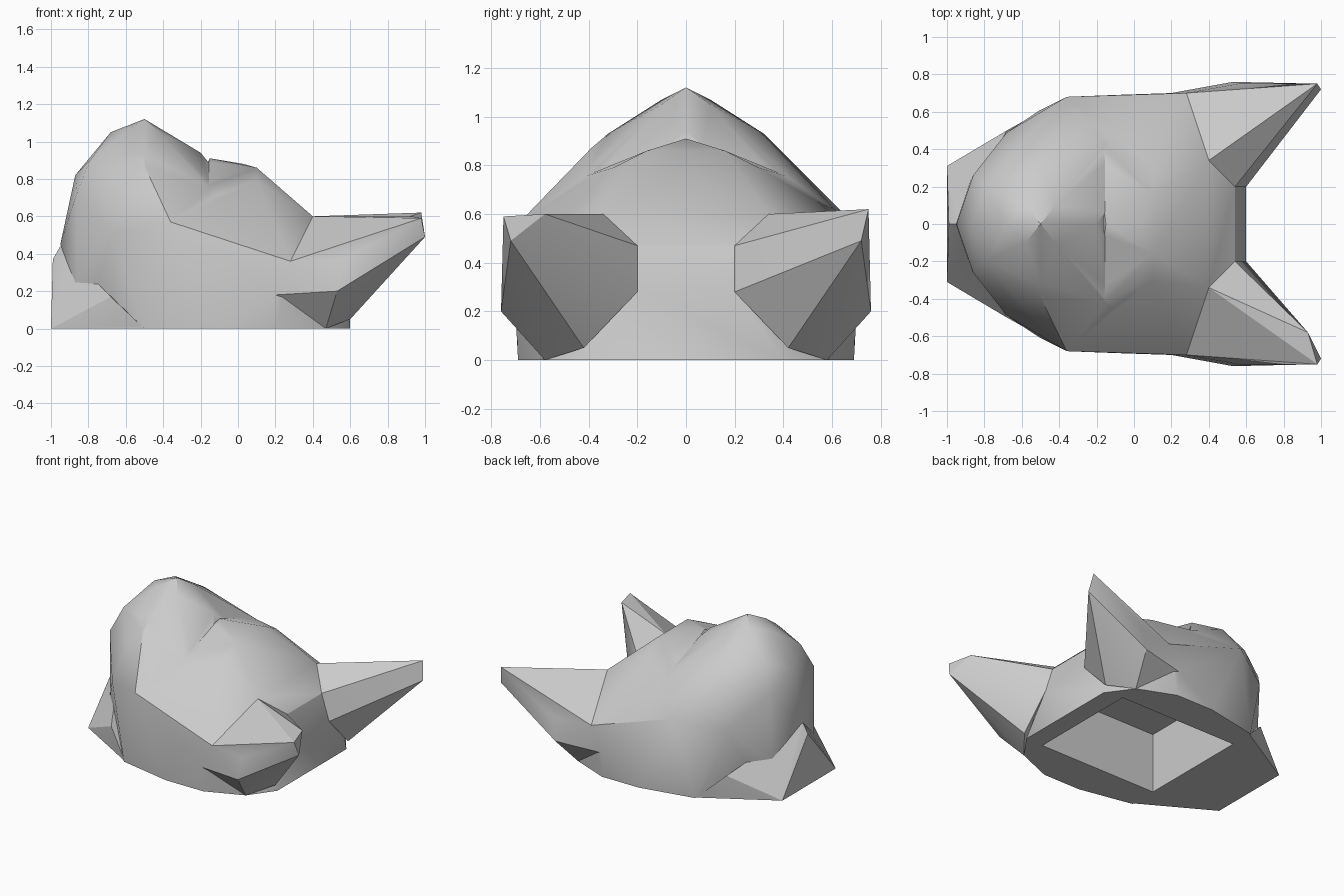
import bpy
import bmesh
from mathutils import Vector

default_cube = bpy.data.objects.get("Cube")
if default_cube:
    bpy.data.objects.remove(default_cube, do_unlink=True)

# Single stone grey
grey = bpy.data.materials.new("stone grey")
grey.use_nodes = True
grey_value = (.6, .6, .6, 1)
grey.diffuse_color = grey_value
grey.node_tree.nodes["Principled BSDF"].inputs["Base Color"].default_value = grey_value


def make_object(name, bm):
    bmesh.ops.recalc_face_normals(bm, faces=bm.faces)
    mesh = bpy.data.meshes.new(name)
    bm.to_mesh(mesh)
    bm.free()
    mesh.materials.append(grey)
    obj = bpy.data.objects.new(name, mesh)
    bpy.context.collection.objects.link(obj)
    return obj


def faceted_solid(name, points):
    """Closed low-poly solid wrapped around the given corner points."""
    bm = bmesh.new()
    for point in points:
        bm.verts.new(point)
    hull = bmesh.ops.convex_hull(bm, input=bm.verts)
    loose = set(hull["geom_interior"]) | set(hull["geom_unused"])
    loose_verts = [v for v in loose if isinstance(v, bmesh.types.BMVert)]
    bmesh.ops.delete(bm, geom=loose_verts, context="VERTS")
    return make_object(name, bm)


def both_sides(points):
    mirrored = [(x, -y, z) for x, y, z in points if y]
    return list(points) + mirrored


def combine(target, helper, operation):
    """Apply a boolean and discard the helper solid."""
    modifier = target.modifiers.new(operation.lower(), "BOOLEAN")
    modifier.operation = operation
    modifier.solver = "EXACT"
    modifier.object = helper
    bpy.context.view_layer.objects.active = target
    bpy.ops.object.modifier_apply(modifier=modifier.name)
    bpy.data.objects.remove(helper, do_unlink=True)


# Widest part of the cheeks and the flat base, shared by the solids
cheeks = [
    (-.5, .61, 0), (-.1, .69, 0), (.2, .69, 0),
    (-.36, .68, .57), (.2, .7, .18), (.28, .7, .36),
]

# High rounded muzzle end
muzzle = faceted_solid("head", both_sides(cheeks + [
    (-.87, .24, .24), (-.86, .26, .73), (-.68, .49, .5), (-.95, 0, .45),
    (-.87, 0, .82), (-.79, .2, .9), (-.68, 0, 1.05), (-.58, .1, 1.07),
    (-.5, 0, 1.12), (-.42, .1, 1.05), (-.5, .32, .93),
    (-.6, .43, .76), (-.3, 0, 1), (-.2, 0, .94), (-.15, .42, .75),
]) + [(-.5, -.39, .87)])

# Lower forehead sloping down between the ears
forehead = faceted_solid("forehead", both_sides(cheeks + [
    (.47, .58, 0), (.6, .4, 0), (.6, .2, .28), (.54, .2, .47),
    (.4, .34, .6), (.1, .3, .79), (.1, .16, .86), (.03, 0, .88),
    (-.15, 0, .91), (-.2, .43, .75),
]))

# Flared collar under the muzzle
collar = faceted_solid("collar", both_sides([
    (-1, .31, 0), (-.99, 0, .37), (-.95, 0, .44),
    (-.68, .5, .17), (-.5, .6, 0),
]))

# Pointed ears whose outer faces run back into the cheeks
ear_root = [
    (.4, .34, .6), (.54, .2, .47), (.6, .2, .28), (.6, .42, .05),
    (.47, .58, 0), (.53, .76, .2), (.56, .75, .37),
    (.2, .7, .18), (.28, .7, .36), (.2, .4, .4),
]
left_tip = [(.98, .75, .62), (1, .72, .49)]
right_tip = [(.98, -.75, .59), (1, -.72, .49), (.93, -.58, .6)]
left_ear = faceted_solid("left_ear", ear_root + left_tip)
right_root = [(x, -y, z) for x, y, z in ear_root]
right_ear = faceted_solid("right_ear", right_root + right_tip)

for part in (forehead, collar, left_ear, right_ear):
    combine(muzzle, part, "UNION")

# Square hollow in the underside
low, high = Vector((-.5, -.4, -.2)), Vector((.46, .43, .44))
hollow = faceted_solid("hollow_cutter", [
    (x, y, z) for x in (low.x, high.x)
    for y in (low.y, high.y) for z in (low.z, high.z)
])
combine(muzzle, hollow, "DIFFERENCE")

# Soft shading over shallow facets, crisp at the sharp folds
bpy.ops.object.select_all(action="DESELECT")
muzzle.select_set(True)
bpy.context.view_layer.objects.active = muzzle
bpy.ops.object.shade_smooth_by_angle(angle=.5)
